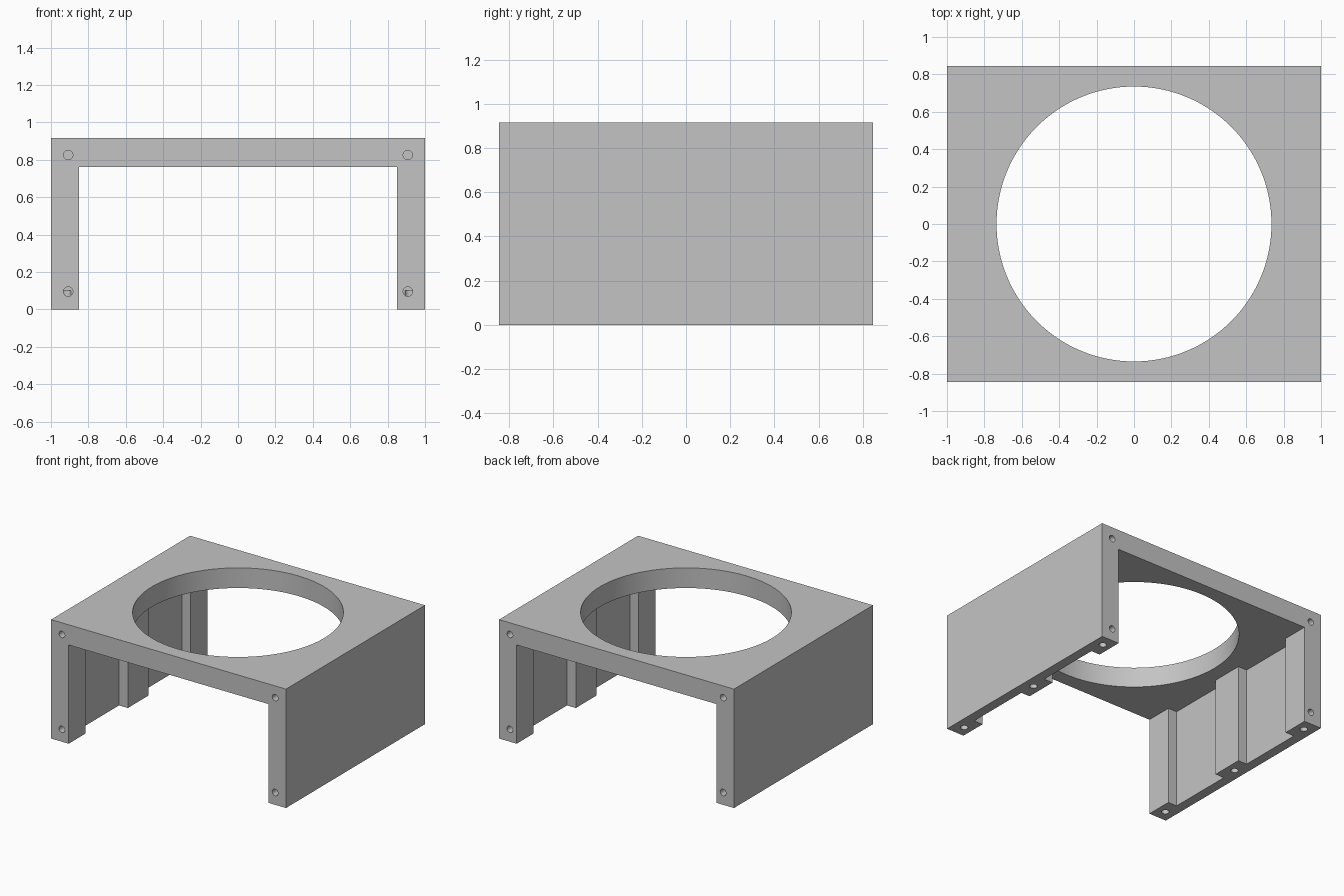
import bpy
from math import radians

cube = bpy.data.objects.get("Cube")
if cube:
    bpy.data.objects.remove(cube, do_unlink=True)

W, D, H = 1.0, 0.845, 0.915      # half width, half depth, height
INNER, CEILING = 0.85, 0.76      # rib face and underside of the top plate
POCKET_X = 0.925                 # back face of the wall pockets

grey = bpy.data.materials.new("plain grey")
grey.use_nodes = True
color = (0.55, 0.55, 0.55, 1)
grey.diffuse_color = color
grey.node_tree.nodes["Principled BSDF"].inputs["Base Color"].default_value = color


def box(name, x, y, z):
    """Box from (min, max) ranges."""
    mid = [(r[0] + r[1]) / 2 for r in (x, y, z)]
    bpy.ops.mesh.primitive_cube_add(size=1, location=mid)
    ob = bpy.context.object
    ob.name = name
    ob.scale = [r[1] - r[0] for r in (x, y, z)]
    bpy.ops.object.transform_apply(location=True, rotation=True, scale=True)
    ob.data.materials.append(grey)
    return ob


def cylinder(name, radius, depth, loc, rot=(0, 0, 0), sides=32):
    bpy.ops.mesh.primitive_cylinder_add(
        vertices=sides, radius=radius, depth=depth, location=loc, rotation=rot)
    ob = bpy.context.object
    ob.name = name
    ob.data.materials.append(grey)
    return ob


def cut(target, cutter):
    """Subtract the cutter from the target and discard it."""
    cutter.hide_render = True
    mod = target.modifiers.new("cut", "BOOLEAN")
    mod.operation = "DIFFERENCE"
    mod.solver = "EXACT"
    mod.object = cutter
    bpy.context.view_layer.objects.active = target
    bpy.ops.object.modifier_apply(modifier=mod.name)
    bpy.data.objects.remove(cutter, do_unlink=True)


# Outer block with an open tunnel from front to back
frame = box("bracket_frame", (-W, W), (-D, D), (0, H))
cut(frame, box("tunnel", (-INNER, INNER), (-1, 1), (-0.1, CEILING)))

# Wall pockets, leaving a rib at the front, middle and back of each side
for y in ((-0.638, -0.125), (0.125, 0.638)):
    cut(frame, box("pocket", (-POCKET_X, POCKET_X), y, (-0.1, CEILING)))

# Large round opening in the top plate
cut(frame, cylinder("opening", 0.735, 0.6, (0, 0, H), sides=128))

# Blind screw holes in the end faces and under each rib
for side in (-1, 1):
    for end in (-1, 1):
        for z in (0.095, 0.825):
            cut(frame, cylinder("end_hole", 0.025, 0.2, (side * 0.908, end * D, z),
                                (radians(90), 0, 0)))
    for y in (-0.755, 0, 0.755):
        cut(frame, cylinder("foot_hole", 0.027, 0.2, (side * 0.919, y, 0)))

# Smooth hole walls, sharp edges everywhere else
bpy.ops.object.select_all(action="DESELECT")
frame.select_set(True)
bpy.context.view_layer.objects.active = frame
bpy.ops.object.shade_smooth_by_angle(angle=radians(30))
